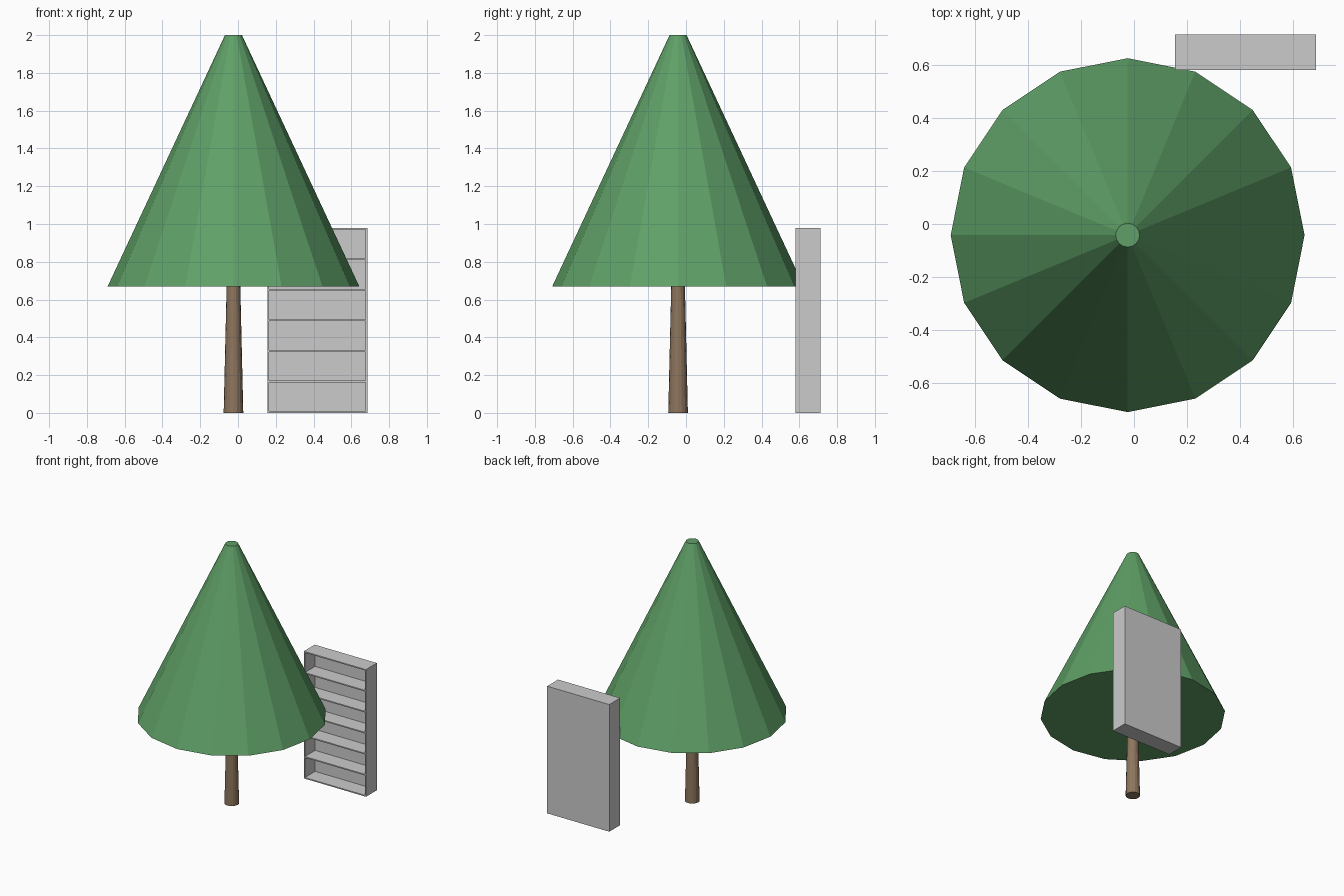
import bpy
from math import pi

cube = bpy.data.objects.get("Cube")
if cube:
    bpy.data.objects.remove(cube, do_unlink=True)


def material(name, r, g, b):
    m = bpy.data.materials.new(name)
    m.use_nodes = True
    m.diffuse_color = (r, g, b, 1)
    m.node_tree.nodes["Principled BSDF"].inputs["Base Color"].default_value = (r, g, b, 1)
    return m


def finish(name, mat):
    ob = bpy.context.object
    ob.name = ob.data.name = name
    ob.data.materials.append(mat)
    return ob


def taper(name, mat, x, y, z0, z1, r0, r1, sides=16):
    bpy.ops.mesh.primitive_cone_add(vertices=sides, radius1=r0, radius2=r1, depth=z1 - z0,
                                    location=(x, y, (z0 + z1) / 2))
    return finish(name, mat)


def box(name, mat, lo, hi):
    centre = [(a + b) / 2 for a, b in zip(lo, hi)]
    bpy.ops.mesh.primitive_cube_add(size=1, location=centre)
    bpy.context.object.scale = [b - a for a, b in zip(lo, hi)]
    bpy.ops.object.transform_apply(location=False, rotation=False, scale=True)
    return finish(name, mat)


green = material("leaf green", 0.115, 0.352, 0.135)
brown = material("bark brown", 0.27, 0.18, 0.11)
grey = material("shelf grey", 0.6, 0.6, 0.6)

# Tree: flat-sided cone of leaves on a tapering trunk
TX, TY = -0.024, -0.042
taper("foliage", green, TX, TY, 0.67, 2.0, 0.666, 0.045)
taper("trunk", brown, TX, TY, 0, 0.68, 0.052, 0.036)

# Bookcase: thin side panels, back panel and evenly spaced boards
X0, X1, Y0, Y1, H, T = 0.155, 0.685, 0.58, 0.713, 0.98, 0.009
box("left_panel", grey, (X1 - T, Y0, 0), (X1, Y1, H))
box("right_panel", grey, (X0, Y0, 0), (X0 + T, Y1, H))
box("back_panel", grey, (X0 + T, Y1 - T, 0), (X1 - T, Y1, H))
BAYS = 6
for i in range(BAYS + 1):
    z = i * (H - T) / BAYS
    box(f"shelf_{i}", grey, (X0 + T, Y0, z), (X1 - T, Y1 - T, z + T))
